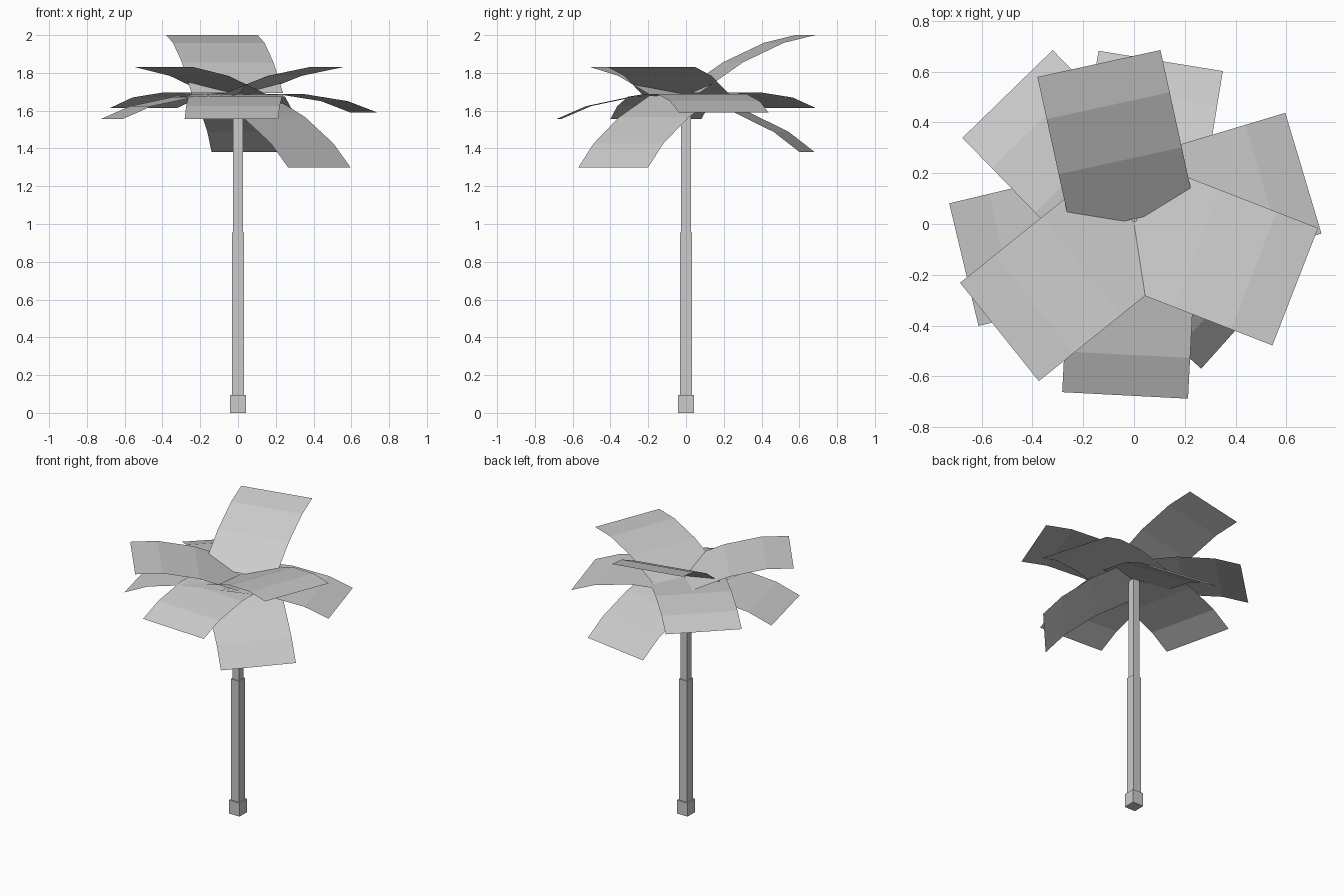
import bpy
from math import atan2, hypot, sin, cos, radians

if "Cube" in bpy.data.objects:
    bpy.data.objects.remove(bpy.data.objects["Cube"])

CROWN_Z = 1.685
HALF_W = 0.248


def make_object(name, verts, faces):
    mesh = bpy.data.meshes.new(name)
    mesh.from_pydata(verts, [], faces)
    mesh.update()
    obj = bpy.data.objects.new(name, mesh)
    bpy.context.collection.objects.link(obj)
    return obj


def box(name, half, z0, z1):
    bpy.ops.mesh.primitive_cube_add(size=1, location=(0, 0, (z0 + z1) / 2))
    obj = bpy.context.object
    obj.name = name
    obj.scale = (2 * half, 2 * half, z1 - z0)
    bpy.ops.object.transform_apply(location=False, rotation=False, scale=True)


# Stepped square trunk
box("trunk_base", 0.042, 0.0, 0.095)
box("trunk_lower", 0.032, 0.095, 0.955)
box("trunk_upper", 0.026, 0.955, 1.675)

# Frond side profile: (length, slope in degrees) of each flat segment
SEGMENTS = [(0.285, 21), (0.245, 11.5), (0.175, 0)]
REST_X = sum(l * cos(radians(a)) for l, a in SEGMENTS)
REST_Z = sum(l * sin(radians(a)) for l, a in SEGMENTS)


def frond(name, x, y, z):
    """Bent rectangular leaf whose outer edge is centred on (x, y, z)."""
    az = atan2(y, x)
    pitch = atan2(z - CROWN_Z, hypot(x, y)) - atan2(REST_Z, REST_X)
    # walk inward from the outer edge to the crown
    r, h = hypot(x, y), z
    path = [(r, h)]
    for length, slope in reversed(SEGMENTS):
        a = radians(slope) + pitch
        r -= length * cos(a)
        h -= length * sin(a)
        path.append((r, h))
    path.reverse()
    verts = []
    for r, h in path:
        for s in (HALF_W, -HALF_W):
            verts.append((r * cos(az) - s * sin(az), r * sin(az) + s * cos(az), h))
    faces = [(2 * i, 2 * i + 1, 2 * i + 3, 2 * i + 2) for i in range(len(path) - 1)]
    make_object(name, verts, faces)


# Crown of fronds, given by outer edge centres
TIPS = [
    (-0.138, 0.632, 2.00),
    (0.667, 0.200, 1.59),
    (0.635, -0.247, 1.83),
    (-0.530, -0.425, 1.83),
    (-0.498, 0.512, 1.615),
    (0.105, 0.642, 1.38),
    (-0.670, -0.160, 1.555),
    (-0.035, -0.675, 1.555),
    (0.430, -0.385, 1.30),
]
for i, tip in enumerate(TIPS):
    frond(f"frond_{i + 1}", *tip)
